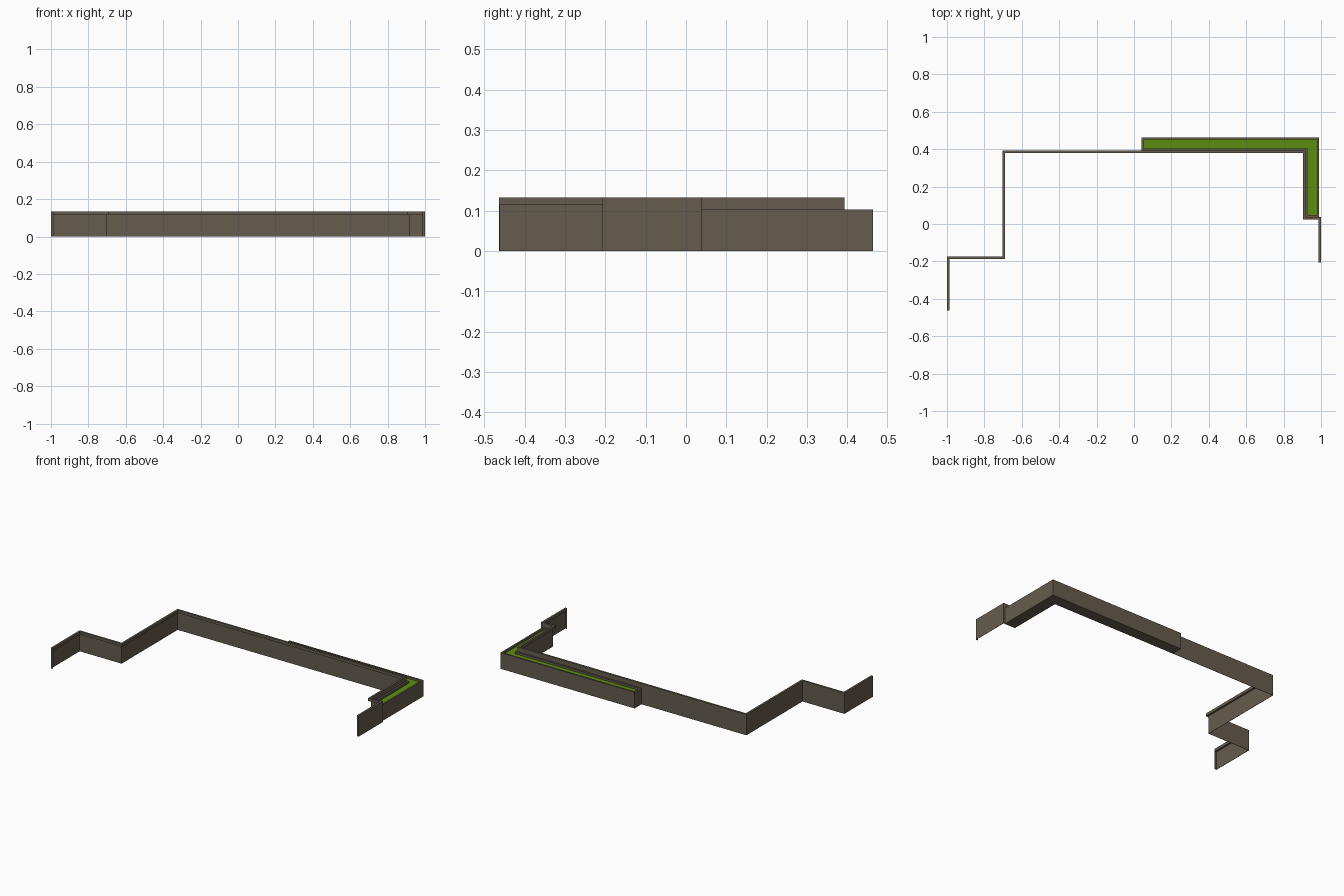
import bpy
import bmesh

cube = bpy.data.objects.get("Cube")
if cube:
    bpy.data.objects.remove(cube, do_unlink=True)


def material(name, rgb):
    m = bpy.data.materials.new(name)
    m.use_nodes = True
    m.diffuse_color = (*rgb, 1)
    m.node_tree.nodes["Principled BSDF"].inputs["Base Color"].default_value = (*rgb, 1)
    return m


BROWN = material("weathered brown", (0.13, 0.107, 0.077))
GREEN = material("grass green", (0.108, 0.27, 0.005))


def prism(name, outline, z0, z1, mat):
    """Extrude a flat outline between two heights."""
    bm = bmesh.new()
    face = bm.faces.new([bm.verts.new((x, y, z0)) for x, y in outline])
    top = bmesh.ops.extrude_face_region(bm, geom=[face])["geom"]
    verts = [g for g in top if isinstance(g, bmesh.types.BMVert)]
    bmesh.ops.translate(bm, verts=verts, vec=(0, 0, z1 - z0))
    bmesh.ops.recalc_face_normals(bm, faces=bm.faces)
    mesh = bpy.data.meshes.new(name)
    bm.to_mesh(mesh)
    bm.free()
    mesh.materials.append(mat)
    ob = bpy.data.objects.new(name, mesh)
    bpy.context.collection.objects.link(ob)
    return ob


def box(name, x0, x1, y0, y1, z0, z1, mat):
    return prism(name, [(x0, y0), (x1, y0), (x1, y1), (x0, y1)], z0, z1, mat)


def offset(path, d, closed=False):
    """Shift a right-angled path to its right-hand side by d."""
    n = len(path)

    def normal(i):
        (ax, ay), (bx, by) = path[i % n], path[(i + 1) % n]
        length = abs(bx - ax) + abs(by - ay)
        return (by - ay) / length, (ax - bx) / length

    result = []
    for i, (x, y) in enumerate(path):
        if closed or 0 < i < n - 1:
            a, b = normal(i - 1), normal(i)
            nx, ny = a[0] + b[0], a[1] + b[1]
        else:
            nx, ny = normal(0 if i == 0 else n - 2)
        result.append((x + nx * d, y + ny * d))
    return result


def strip(name, path, width, z0, z1, mat):
    return prism(name, path + offset(path, width)[::-1], z0, z1, mat)


# Parapet: thin sheet wall with a coping ledge on its inner side
HEIGHT, LEDGE, SHEET, WIDTH = 0.133, 0.115, 0.002, 0.013
wall = [(-1, -0.463), (-1, -0.174), (-0.703, -0.174), (-0.703, 0.393),
        (0.917, 0.393), (0.917, 0.038), (1, 0.038), (1, -0.207)]
strip("parapet_wall", wall, SHEET, 0, LEDGE, BROWN)
strip("parapet_coping", wall, WIDTH, LEDGE, HEIGHT, BROWN)

# End plates closing the two free ends
box("right_end_plate", -1, -1 + WIDTH, -0.463, -0.461, 0, LEDGE, BROWN)
box("left_end_plate", 1 - WIDTH, 1, -0.207, -0.205, 0, LEDGE, BROWN)

# L-shaped planter behind the corner (clockwise outline)
planter = [(0.04, 0.393), (0.04, 0.463), (0.99, 0.463), (0.99, 0.038),
           (0.917, 0.038), (0.917, 0.393)]
RIM, SOIL = 0.103, 0.09
inner = offset(planter, 0.011, closed=True)
prism("planter_base", planter, 0, SOIL - 0.005, BROWN)
prism("planter_grass", inner, SOIL - 0.005, SOIL, GREEN)
ring = planter + planter[:1]
inner_ring = inner + inner[:1]
for i in range(len(planter)):
    side = [ring[i], ring[i + 1], inner_ring[i + 1], inner_ring[i]]
    prism(f"planter_rim_{i + 1}", side, SOIL - 0.005, RIM, BROWN)
